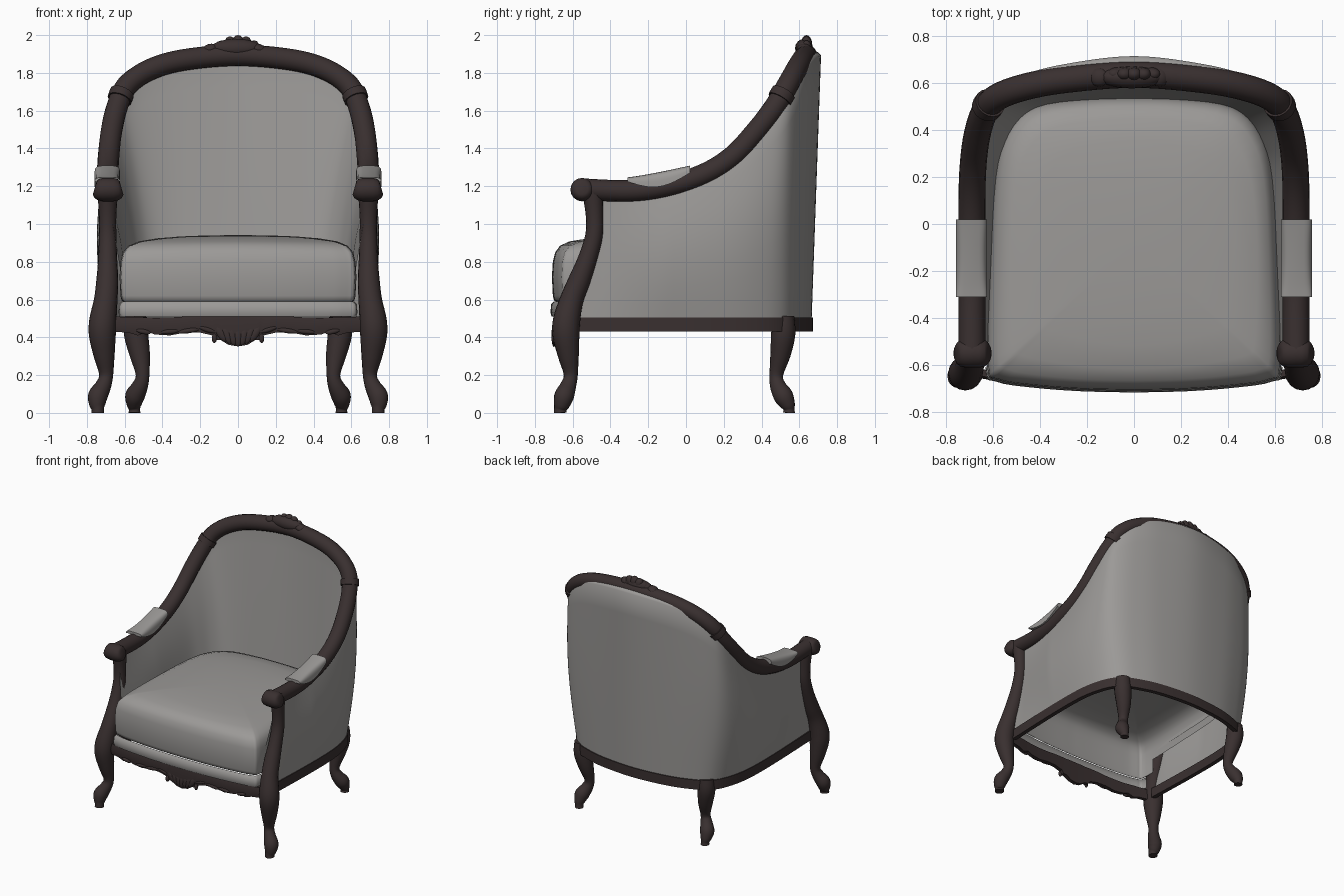
import bpy, bmesh, math
from mathutils import Vector, Matrix

if "Cube" in bpy.data.objects:
    bpy.data.objects.remove(bpy.data.objects["Cube"])


def material(name, rgb):
    m = bpy.data.materials.new(name)
    m.diffuse_color = (*rgb, 1)
    m.use_nodes = True
    m.node_tree.nodes["Principled BSDF"].inputs["Base Color"].default_value = m.diffuse_color
    return m


WOOD = material("dark wood", (0.041, 0.029, 0.029))
FABRIC = material("grey fabric", (0.33, 0.32, 0.31))


def finish(name, bm, mat, mirror=False, fix=True):
    if fix:
        bmesh.ops.recalc_face_normals(bm, faces=bm.faces)
    for f in bm.faces:
        f.smooth = True
    for e in bm.edges:
        e.smooth = e.calc_face_angle(0) < math.radians(42)
    me = bpy.data.meshes.new(name)
    bm.to_mesh(me)
    bm.free()
    me.materials.append(mat)
    ob = bpy.data.objects.new(name, me)
    bpy.context.collection.objects.link(ob)
    if mirror:
        mod = ob.modifiers.new("mirror", 'MIRROR')
        mod.use_mirror_merge = False
    return ob


def loft(name, rings, mat, mirror=False, closed=True, caps=(True, True), keep=None):
    """Skin rings of points; keep(centre) may leave faces out."""
    bm = bmesh.new()
    vs = [[bm.verts.new(p) for p in r] for r in rings]
    n = len(vs[0])
    for a, b in zip(vs, vs[1:]):
        for i in range(n if closed else n - 1):
            j = (i + 1) % n
            quad = (a[i], a[j], b[j], b[i])
            if keep is None or keep(sum((v.co for v in quad), Vector()) / 4):
                bm.faces.new(quad)
    if caps[0]:
        bm.faces.new(vs[0][::-1])
    if caps[1]:
        bm.faces.new(vs[-1])
    return finish(name, bm, mat, mirror, fix=all(caps))


def spline(pts, n=6):
    """Catmull-Rom curve through points of any dimension."""
    P = [pts[0]] + list(pts) + [pts[-1]]
    out = []
    for k in range(1, len(P) - 2):
        for s in range(n):
            t = s / n
            out.append([0.5 * (2 * b + (c - a) * t + (2 * a - 5 * b + 4 * c - d) * t * t
                               + (3 * b - a - 3 * c + d) * t ** 3)
                        for a, b, c, d in zip(*P[k - 1:k + 3])])
    return out + [list(pts[-1])]


def tube(name, pts, mat, ref, mirror=False, sides=16):
    """Round tube through (x, y, z, radius) points."""
    rings = []
    for i, p in enumerate(pts):
        d = Vector(pts[min(i + 1, len(pts) - 1)][:3]) - Vector(pts[max(i - 1, 0)][:3])
        u = d.cross(Vector(ref)).normalized()
        v = u.cross(d).normalized()
        rings.append([Vector(p[:3]) + p[3] * (u * math.cos(a) + v * math.sin(a))
                      for a in (2 * math.pi * k / sides for k in range(sides))])
    return loft(name, rings, mat, mirror)


def blobs(name, items, mat, mirror=False):
    """Ellipsoids given as (location, radii, turn about y)."""
    bm = bmesh.new()
    for loc, rad, turn in items:
        M = Matrix.Translation(loc) @ Matrix.Rotation(turn, 4, 'Y') @ Matrix.Diagonal((*rad, 1))
        bmesh.ops.create_uvsphere(bm, u_segments=14, v_segments=8, radius=1, matrix=M)
    return finish(name, bm, mat, mirror)


# Half plan: rail x,y,z | outer bottom x,y | outer top x,y | inner bottom x,y
half = [
    (.69, -.56, 1.185, .68, -.58, .69, -.50, .625, -.56),
    (.69, -.30, 1.175, .69, -.30, .69, -.30, .61, -.30),
    (.69, -.10, 1.20, .695, -.10, .70, -.10, .602, -.10),
    (.69, .10, 1.265, .695, .10, .71, .10, .592, .10),
    (.685, .25, 1.36, .685, .25, .71, .27, .575, .25),
    (.67, .37, 1.49, .66, .37, .695, .41, .545, .34),
    (.64, .47, 1.62, .62, .47, .665, .515, .51, .41),
    (.59, .535, 1.73, .56, .54, .605, .575, .455, .47),
    (.47, .582, 1.815, .46, .59, .49, .63, .38, .505),
    (.29, .615, 1.868, .28, .64, .30, .68, .25, .523),
    (0, .637, 1.893, 0, .665, 0, .715, 0, .53),
]
flip = [tuple(-v if i in (0, 3, 5, 7) else v for i, v in enumerate(r)) for r in half]
stations = spline(half + flip[-2::-1])

# Top rail and arms in one sweep
tube("top_rail_and_arms", [(*s[:3], .057) for s in stations], WOOD, (0, 0, 1))
tube("rail_band", [(*s[:3], .066) for s in stations[38:41]], WOOD, (0, 0, 1), True)

# Upholstered shell: a skin up the outside, over the top and down inside to the seat
rings = []
for rx, ry, rz, bx, by, ox, oy, ix, iy in stations:
    ring = []
    bulge = .045 * max(0, min(1, (by + .5) / .4)) * bx / .7
    sy = -.50 if ry < -.5 else ry
    for k in range(9):
        t = k / 8
        ring.append((bx + (ox - bx) * t + bulge * math.sin(math.pi * t),
                     by + (oy - by) * t, .49 + (rz - .49) * t))
    ring.append((rx + (ox - rx) * .8, sy + (oy - sy) * .8, rz + .016))
    ring.append((rx, sy, rz + .025))
    for k in range(9):
        t = k / 8
        ring.append((rx + (ix - rx) * t - bulge * .3 * math.sin(math.pi * t),
                     sy + (iy - sy) * t, rz - .03 + (.80 - rz) * t))
    rings.append(ring[::-1])
loft("upholstered_shell", rings, FABRIC, closed=False, caps=(False, False))

# Bottom rail following the shell
rings = []
for i, s in enumerate(stations):
    a, b = stations[max(i - 1, 0)], stations[min(i + 1, len(stations) - 1)]
    n = Vector((b[4] - a[4], a[3] - b[3], 0)).normalized()
    p = Vector((s[3], s[4], 0))
    rings.append([p + n * w + Vector((0, 0, z))
                  for w, z in ((.008, .43), (.008, .505), (-.025, .505), (-.025, .43))])
loft("bottom_rail", rings, WOOD)

# Seat base and cushion share one outline; both are open underneath
side = [(0, -.705), (.22, -.70), (.42, -.685), (.575, -.66), (.62, -.60), (.612, -.20),
        (.59, .20), (.535, .39), (.42, .495), (.2, .53), (0, .537)]
outline = spline(side + [(-x, y) for x, y in side[-2::-1]], 4)[:-1]


def stack(name, levels, top, keep):
    rings = []
    for z, s in levels:
        r = []
        for x, y in outline:
            # inner rings turn gradually into ovals
            dx, dy = x / .62, (y + .08) / .62
            f = 1 / max(math.hypot(dx, dy), .01)
            w = max(0, min(1, (.97 - s) * 1.5))
            g = s * (1 - w + w * f)
            r.append((x * g, -.08 + (y + .08) * g, z))
        rings.append(r)
    loft(name, rings, FABRIC, caps=(False, top), keep=keep)


stack("seat_base", [(.51, 1.01), (.53, 1.02), (.575, 1.015), (.59, .99)], False, lambda c: c.y < -.58)
stack("seat_cushion", [(.588, .97), (.595, .99), (.62, 1), (.72, 1.008), (.80, 1), (.85, .98),
                       (.885, .94), (.908, .86), (.924, .7), (.934, .5), (.94, .25), (.941, .02)],
      True, lambda c: c.z > .75 or c.y < -.5)

# Front apron: x, top z, bottom z, with a scalloped lower edge
edge = [(0, .522, .352), (.05, .522, .36), (.09, .52, .385), (.12, .52, .385), (.135, .52, .41),
        (.2, .518, .425), (.28, .51, .425), (.36, .505, .41), (.44, .503, .415), (.48, .505, .43),
        (.53, .508, .41), (.58, .508, .425), (.67, .51, .43)]
rings = []
for x, zt, zb in [(-x, t, b) for x, t, b in edge[:0:-1]] + edge:
    y = -.645 - .055 * (1 - (x / .67) ** 2)
    rings.append([(x, y, zb), (x, y - .01, (zt + zb) / 2), (x, y, zt), (x, y + .03, zt), (x, y + .03, zb)])
loft("front_apron", rings, WOOD)
blobs("apron_carving",
      [((a * .03, -.70, .402 + abs(a) * .006), (.022, .012, .052), a * .2) for a in range(-3, 4)]
      + [((s * x, -.70 + .1 * x * x, z), (w, .012, .013), s * r) for s in (-1, 1)
         for x, z, w, r in ((.16, .44, .05, -.3), (.26, .435, .06, .15), (.36, .43, .05, .1), (.5, .43, .04, -.2))]
      + [((s * .125, -.70, .395), (.014, .012, .025), 0) for s in (-1, 1)], WOOD)

# Front legs run up into the arm posts
tube("front_leg_and_arm_post", spline([
    (.69, -.495, 1.17, .055), (.69, -.485, 1.05, .046), (.69, -.487, .94, .046),
    (.69, -.52, .82, .050), (.692, -.565, .70, .058), (.70, -.605, .60, .062),
    (.715, -.632, .49, .072), (.718, -.635, .41, .071), (.708, -.622, .30, .055),
    (.698, -.61, .20, .037), (.715, -.625, .14, .043), (.742, -.645, .09, .052),
    (.745, -.658, .045, .043), (.742, -.665, .02, .033), (.742, -.665, 0, .034)], 4), WOOD, (0, 1, 0), True)

# Back legs
tube("back_leg", spline([
    (.54, .515, .51, .058), (.54, .515, .42, .064), (.52, .50, .31, .054),
    (.505, .478, .20, .036), (.52, .488, .14, .043), (.545, .515, .09, .052),
    (.55, .538, .045, .040), (.548, .545, .02, .030), (.548, .545, 0, .032)], 4), WOOD, (0, 1, 0), True)

# Scrolled arm ends: short barrels lying across the arm
tube("arm_scroll", [(.615, -.55, 1.185, .03), (.622, -.55, 1.183, .046), (.635, -.55, 1.182, .056),
                    (.66, -.55, 1.182, .062), (.715, -.55, 1.182, .062), (.74, -.55, 1.182, .056),
                    (.753, -.55, 1.183, .046), (.76, -.55, 1.185, .03)], WOOD, (0, 0, 1), True)

# Padded arm covers
rings = []
for k in range(13):
    t = k / 12
    zb = 1.225 + .045 * t - .05 * math.sin(math.pi * t)
    zt = 1.247 + .062 * t ** 1.2
    ring = []
    for j in range(15):
        c, s = math.cos(math.pi * j / 14), abs(math.sin(math.pi * j / 14))
        ring.append((.692 + .067 * math.copysign(abs(c) ** .5, c), -.31 + .33 * t, zb + (zt - zb) * s ** .6))
    rings.append(ring)
loft("arm_pad", rings, FABRIC, True)

# Carved shell crest on the top rail
blobs("crest_carving",
      [((a * .036, .638, 1.95 - .006 * a * a), (.036, .03, .05), a * .3) for a in range(-3, 4)]
      + [((-.01, .625, 1.93), (.14, .048, .05), 0)]
      + [((s * .13 - .02, .625, 1.925), (.045, .04, .028), s * .3) for s in (-1, 1)], WOOD)
